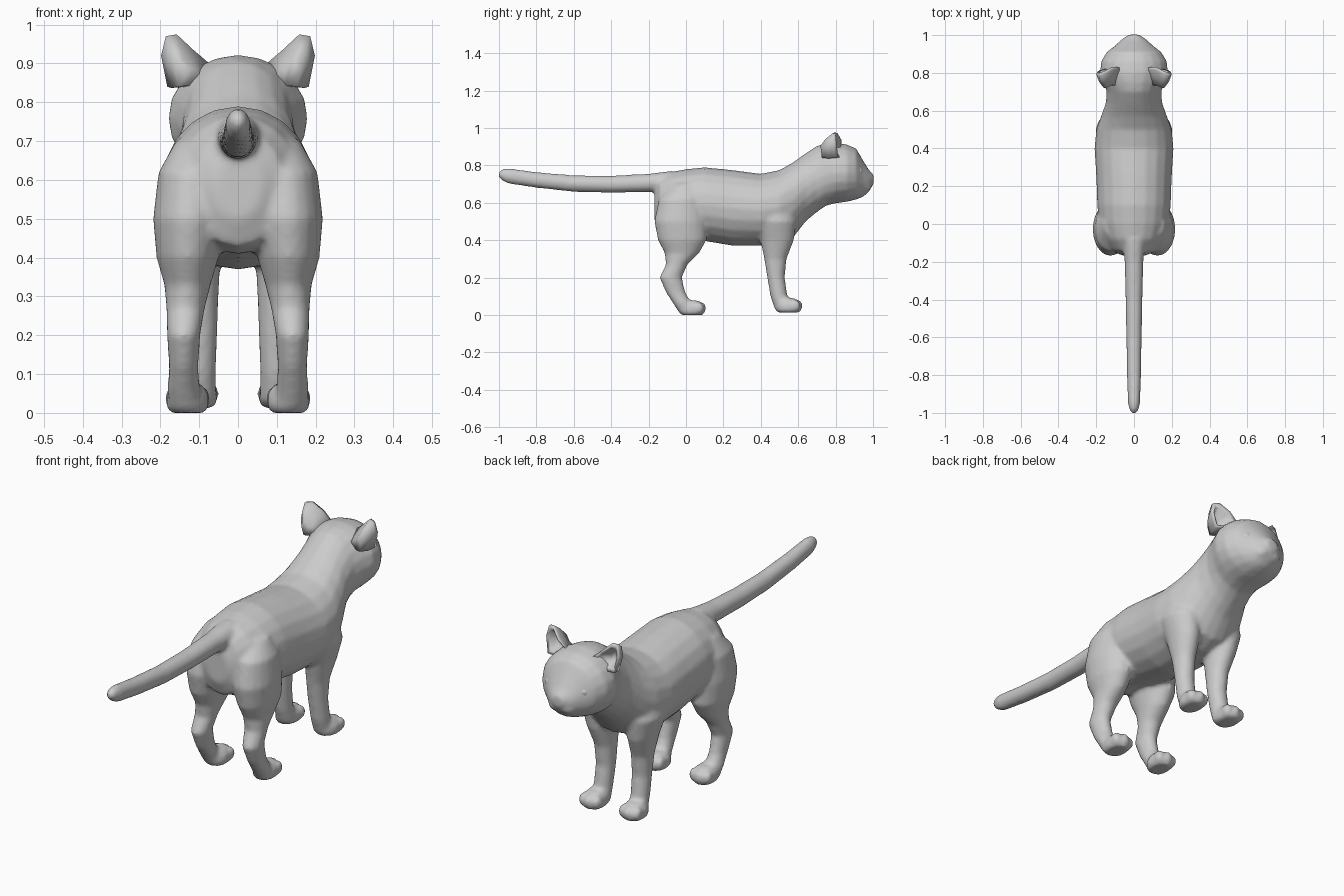
import bpy, bmesh, math
from mathutils import Matrix, Vector

if "Cube" in bpy.data.objects:
    bpy.data.objects.remove(bpy.data.objects["Cube"])

N = 20


def loft(bm, rings):
    """Closed skin over rings of (centre, axis_u, axis_v)."""
    loops = []
    for c, u, v in rings:
        loops.append([bm.verts.new(Vector(c) + Vector(u) * math.cos(2 * math.pi * i / N)
                                   + Vector(v) * math.sin(2 * math.pi * i / N)) for i in range(N)])
    faces = []
    for a, b in zip(loops, loops[1:]):
        for i in range(N):
            j = (i + 1) % N
            faces.append(bm.faces.new((a[i], a[j], b[j], b[i])))
    faces += [bm.faces.new(loops[0]), bm.faces.new(loops[-1])]
    bmesh.ops.recalc_face_normals(bm, faces=faces)


def along_y(bm, stations):
    """Stations: y, bottom z, top z, half width."""
    loft(bm, [((0, y, (lo + hi) / 2), (w, 0, 0), (0, 0, (hi - lo) / 2)) for y, lo, hi, w in stations])


def along_z(bm, stations, side, dx=0, dy=0):
    """Stations: z, x, y, x radius, y radius."""
    loft(bm, [((side * (x + dx), y + dy, z), (rx, 0, 0), (0, ry, 0)) for z, x, y, rx, ry in stations])


def ball(bm, loc, size):
    m = Matrix.Translation(loc) @ Matrix.Diagonal((*size, 1))
    bmesh.ops.create_uvsphere(bm, u_segments=16, v_segments=10, radius=1, matrix=m)


def finish(bm, name):
    me = bpy.data.meshes.new(name)
    bm.to_mesh(me)
    bm.free()
    for p in me.polygons:
        p.use_smooth = True
    ob = bpy.data.objects.new(name, me)
    bpy.context.collection.objects.link(ob)
    return ob


# Torso, neck and head in one skin
body = bmesh.new()
along_y(body, [(-.168, .50, .66, .06), (-.14, .43, .73, .12), (-.08, .41, .765, .16),
               (0, .41, .78, .185), (.1, .395, .79, .195), (.25, .37, .775, .20),
               (.4, .37, .755, .21), (.5, .38, .775, .20), (.57, .41, .815, .175),
               (.64, .50, .865, .15), (.70, .55, .905, .145), (.75, .585, .918, .16),
               (.80, .597, .922, .18), (.86, .605, .912, .175), (.91, .617, .89, .145),
               (.945, .63, .83, .10), (.975, .655, .78, .068), (1.003, .70, .75, .028)])

# Tail
along_y(body, [(-.08, .66, .77, .06), (-.2, .657, .755, .05), (-.4, .653, .745, .045),
               (-.6, .658, .747, .041), (-.8, .68, .764, .038), (-.95, .702, .785, .032),
               (-.985, .72, .78, .024), (-1.003, .738, .764, .01)])

HIND = [(.70, .10, 0, .06, .07), (.62, .12, -.02, .085, .125), (.5, .125, -.028, .094, .142),
        (.4, .13, -.02, .08, .13), (.33, .13, -.022, .06, .092), (.27, .135, -.05, .05, .058),
        (.2, .14, -.082, .043, .06), (.12, .14, -.055, .038, .052), (.06, .14, -.018, .042, .05),
        (.01, .135, .005, .042, .04)]
FRONT = [(.62, .11, .46, .07, .09), (.5, .12, .48, .085, .11), (.4, .11, .487, .065, .09),
         (.3, .10, .478, .05, .06), (.2, .098, .481, .045, .047), (.1, .10, .497, .043, .046),
         (.03, .10, .52, .045, .045)]
PAW = [(0, 0, 0, .045, .058), (.02, 0, 0, .056, .072), (.05, 0, 0, .054, .066), (.078, 0, -.01, .034, .042)]

for s in (-1, 1):
    # Legs, paws and toes
    along_z(body, HIND, s)
    along_z(body, FRONT, s)
    for px, py, pz in ((.13, .032, 0), (.108, .548, .012)):
        along_z(body, [(z + pz, *r) for z, *r in PAW], s, px, py)
        for t in (-1, 0, 1):
            ball(body, (s * px + t * .036, py + .048 - abs(t) * .012, .037 + pz), (.023, .029, .033))
    # Cheek pads of the muzzle
    ball(body, (s * .03, .955, .688), (.042, .038, .032))

cat = finish(body, "cat_body")
m = cat.modifiers.new("fuse", 'REMESH')
m.mode = 'VOXEL'
m.voxel_size = .01
m.use_smooth_shade = True
m = cat.modifiers.new("soften", 'SMOOTH')
m.factor = .5
m.iterations = 7

# Ears: rim, hollow front and rounded back
RIM = [(.068, .825, .895), (.115, .828, .935), (.158, .805, .975), (.186, .795, .97),
       (.198, .80, .92), (.182, .81, .84), (.12, .825, .845)]
for s, side in ((-1, "left"), (1, "right")):
    bm = bmesh.new()
    pts = [Vector(p) for p in RIM]
    mid = sum(pts, Vector()) / len(pts)

    def ring(scale, off):
        out = []
        for p in pts:
            q = mid + (p - mid) * scale + Vector(off)
            out.append(bm.verts.new((s * q.x, q.y, q.z)))
        return out

    rings = [ring(.4, (0, -.045, -.015)), ring(.72, (0, -.004, -.005)), ring(.98, (0, .004, 0)),
             ring(1, (0, -.012, 0)), ring(.82, (-.004, -.05, -.016)), ring(.5, (-.012, -.085, -.035))]
    for a, b in zip(rings, rings[1:]):
        for i in range(len(pts)):
            j = (i + 1) % len(pts)
            bm.faces.new((a[i], a[j], b[j], b[i]))
    bm.faces.new(rings[0])
    bm.faces.new(rings[-1])
    bmesh.ops.recalc_face_normals(bm, faces=bm.faces[:])
    finish(bm, side + "_ear")

    # Eyes
    bm = bmesh.new()
    ball(bm, (s * .088, .918, .767), (.03, .027, .026))
    finish(bm, side + "_eye")

# Nose
bm = bmesh.new()
ball(bm, (0, .982, .728), (.022, .018, .016))
finish(bm, "nose")
